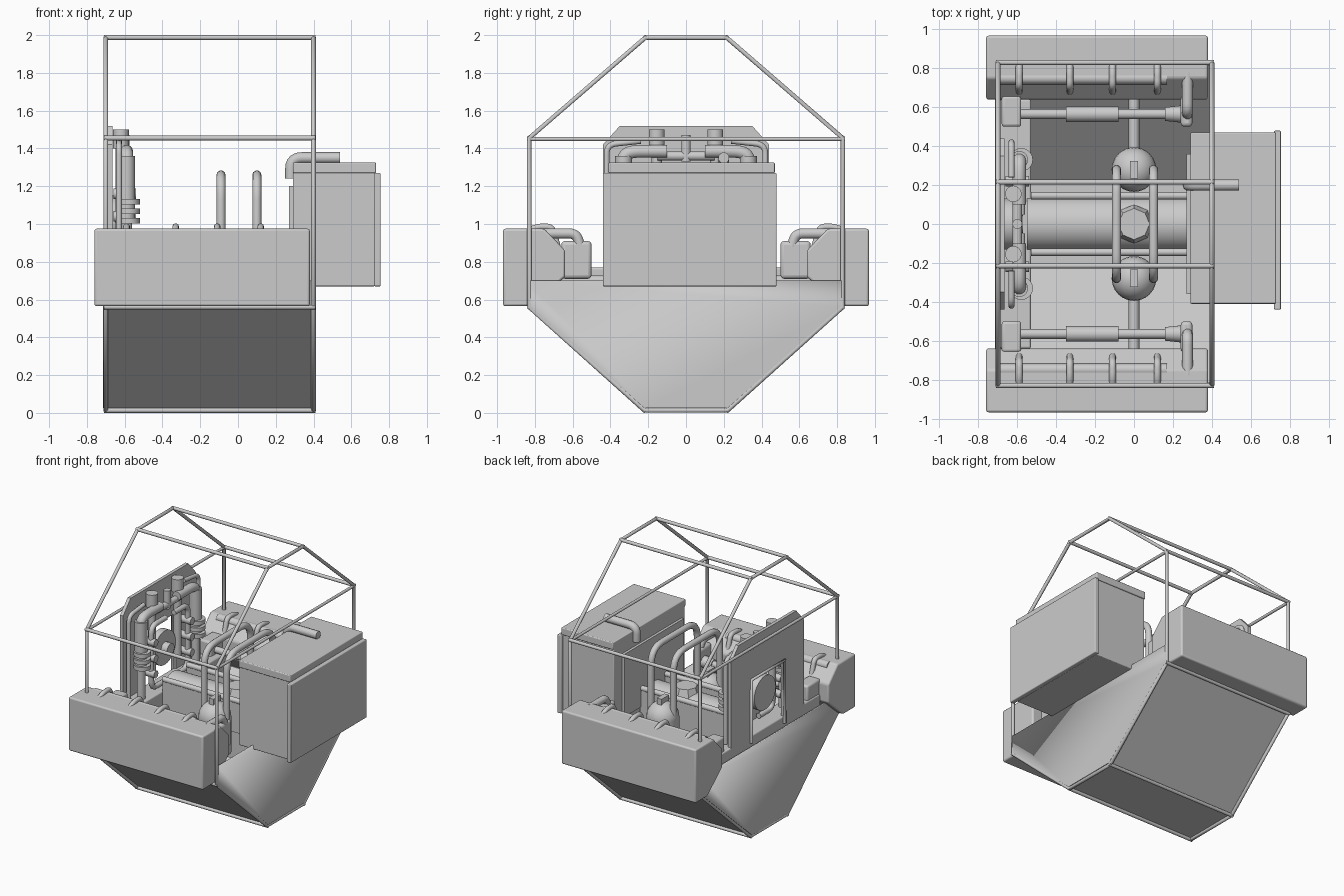
import bpy, bmesh, math
from mathutils import Vector

if "Cube" in bpy.data.objects:
    bpy.data.objects.remove(bpy.data.objects["Cube"])


def finish(bm, name, bevel=0.0, smooth=True):
    bmesh.ops.recalc_face_normals(bm, faces=bm.faces)
    me = bpy.data.meshes.new(name)
    bm.to_mesh(me)
    bm.free()
    ob = bpy.data.objects.new(name, me)
    bpy.context.collection.objects.link(ob)
    if bevel:
        m = ob.modifiers.new("bevel", 'BEVEL')
        m.width, m.segments = bevel, 3
    if smooth:
        bpy.context.view_layer.objects.active = ob
        ob.select_set(True)
        bpy.ops.object.shade_smooth_by_angle(angle=math.radians(35))
        ob.select_set(False)
    return ob


def prism(name, prof, x0, x1, bevel=0.0, open_edge=False):
    """Extrude a (y, z) profile along x; open_edge leaves the closing side off."""
    bm = bmesh.new()
    a = [bm.verts.new((x0, y, z)) for y, z in prof]
    b = [bm.verts.new((x1, y, z)) for y, z in prof]
    bm.faces.new(a)
    bm.faces.new(b[::-1])
    n = len(prof)
    for i in range(n - 1 if open_edge else n):
        j = (i + 1) % n
        bm.faces.new((a[i], a[j], b[j], b[i]))
    return finish(bm, name, bevel)


def box(name, lo, hi, bevel=0.0):
    prof = [(lo[1], lo[2]), (hi[1], lo[2]), (hi[1], hi[2]), (lo[1], hi[2])]
    return prism(name, prof, lo[0], hi[0], bevel)


def cyl(name, p, q, r, r2=None, seg=20):
    p, q = Vector(p), Vector(q)
    bm = bmesh.new()
    bmesh.ops.create_cone(bm, cap_ends=True, segments=seg, radius1=r,
                          radius2=r if r2 is None else r2, depth=(q - p).length)
    ob = finish(bm, name)
    ob.location = (p + q) / 2
    ob.rotation_euler = (q - p).to_track_quat('Z', 'Y').to_euler()
    return ob


def pipe(name, pts, r, fillet=0.0, closed=False):
    """Tube through points with rounded corners."""
    pts = [Vector(p) for p in pts]
    path = pts
    if fillet:
        path = [pts[0]]
        for a, b, c in zip(pts, pts[1:], pts[2:]):
            s = b + (a - b).normalized() * min(fillet, (a - b).length / 2)
            e = b + (c - b).normalized() * min(fillet, (c - b).length / 2)
            for k in range(7):
                t = k / 6
                path.append(s * (1 - t) ** 2 + b * 2 * t * (1 - t) + e * t * t)
        path.append(pts[-1])
    cu = bpy.data.curves.new(name, 'CURVE')
    cu.dimensions = '3D'
    cu.bevel_depth, cu.bevel_resolution, cu.use_fill_caps = r, 3, True
    sp = cu.splines.new('POLY')
    sp.points.add(len(path) - 1)
    for q, v in zip(sp.points, path):
        q.co = (*v, 1)
    sp.use_cyclic_u = closed
    ob = bpy.data.objects.new(name, cu)
    bpy.context.collection.objects.link(ob)
    return ob


# Open hull with sloped sides
hull = prism("hull", [(-.825, .70), (-.825, .56), (-.22, .025), (.22, .025), (.825, .56), (.825, .70)],
             -.715, .41, open_edge=True)
sol = hull.modifiers.new("wall", 'SOLIDIFY')
sol.thickness, sol.offset = .015, -1

# Octagonal cage hoops, long rails and cross bars
octo = [(-.22, .013), (.22, .013), (.83, .56), (.83, 1.455), (.215, 1.987),
        (-.215, 1.987), (-.83, 1.455), (-.83, .56)]
for x, n in ((-.70, "rear"), (.40, "front")):
    pipe(n + "_cage_hoop", [(x, y, z) for y, z in octo], .013, closed=True)
    pipe(n + "_cage_crossbar", [(x, -.83, 1.45), (x, .83, 1.45)], .011)
for y, z in octo:
    pipe("cage_rail", [(-.71, y, z), (.41, y, z)], .013)

# Radiator housing at the +x end, with outer plate, lid and hose
box("radiator_housing", (.29, -.40, .67), (.725, .46, 1.30), .006)
box("radiator_outer_plate", (.72, -.44, .67), (.755, .48, 1.27), .006)
box("radiator_lid", (.29, -.41, 1.27), (.73, .47, 1.325), .006)
box("radiator_side_frame", (.27, -.36, .72), (.295, .36, 1.2))
pipe("radiator_hose", [(.28, .20, 1.24), (.28, .20, 1.35), (.54, .20, 1.35)], .03, .06)

# Engine backplate with an arch opening
plate = [(-.44, .72), (-.44, 1.42), (-.35, 1.52), (.35, 1.52), (.44, 1.42), (.44, .72),
         (.20, .72), (.20, 1.2), (-.20, 1.2), (-.20, .72)]
prism("engine_backplate", plate, -.69, -.665)
pipe("opening_trim", [(-.695, -.2, .72), (-.695, -.2, 1.2), (-.695, .2, 1.2), (-.695, .2, .72)], .012)
box("engine_shelf", (-.69, -.64, .62), (-.53, .64, .77), .01)
cyl("flywheel", (-.67, 0, 1.02), (-.62, 0, 1.02), .13, seg=28)
cyl("flywheel_hub", (-.63, 0, 1.02), (-.57, 0, 1.02), .045)
pipe("engine_centre_hose", [(-.6, -.15, 1.36), (-.6, .15, 1.36)], .025)
cyl("centre_cap", (-.6, 0, 1.33), (-.6, 0, 1.47), .025)

# Central tank between rails
cyl("main_tank", (-.55, 0, .72), (.28, 0, .72), .14, seg=32)
cyl("tank_hatch", (0, 0, .84), (0, 0, .9), .1, .08, seg=8)
box("tank_cradle", (-.5, -.13, .4), (.25, .13, .64))

# Arched hoses crossing the tank
for x in (-.09, .10):
    pipe("arched_hose", [(x, -.28, .78), (x, -.28, 1.26), (x, .28, 1.26), (x, .28, .78)], .024, .13)

# Parts repeated on both sides
for s in (-1, 1):
    # Side pontoon
    prism("side_pontoon", [(s * y, z) for y, z in ((.968, .565), (.968, .975), (.75, .975),
          (.64, .86), (.64, .72), (.82, .565))], -.76, .38, .012)
    # Pressure tube with clamps on the pontoon
    pipe("pontoon_tube", [(-.69, s * .75, .945), (.17, s * .75, .945)], .033)
    for x in (-.59, -.33, -.11, .12):
        pipe("tube_clamp", [(x, s * .845, .955), (x, s * .79, .985), (x, s * .71, .985),
                            (x, s * .68, .88)], .018, .03)
    # Exhaust pipe with silencer and blower
    pipe("exhaust_pipe", [(-.63, s * .65, .8), (-.63, s * .565, .8), (.2, s * .565, .8)], .026, .06)
    cyl("silencer", (-.35, s * .565, .8), (-.08, s * .565, .8), .04)
    cyl("exhaust_flange", (.16, s * .565, .8), (.25, s * .565, .8), .035, .045)
    box("blower_body", (.24, min(s * .50, s * .66), .71), (.30, max(s * .50, s * .66), .91), .02)
    pipe("blower_duct", [(.275, s * .56, .88), (.275, s * .58, .95), (.275, s * .78, .95)], .028, .04)
    box("pontoon_bracket", (-.68, min(s * .5, s * .66), .70), (-.58, max(s * .5, s * .66), .88), .015)
    # Rails beside the tank
    pipe("tank_rail", [(-.53, s * .145, .86), (.28, s * .145, .86)], .02)
    box("tank_rail_web", (-.53, s * .145 - .012, .62), (.28, s * .145 + .012, .85))
    # Domed pump and its driveshaft
    bm = bmesh.new()
    bmesh.ops.create_uvsphere(bm, u_segments=24, v_segments=12, radius=.115)
    pump = finish(bm, "pump_dome")
    pump.location = (0, s * .28, .77)
    cyl("pump_base", (0, s * .28, .5), (0, s * .28, .77), .115, seg=24)
    box("pump_fin", (-.02, s * .28 - .045, .86), (.02, s * .28 + .045, .92))
    pipe("pump_shaft", [(0, s * .38, .7), (0, s * .66, .7)], .028)
    # Engine cylinders, manifolds and filters
    cyl("engine_canister", (-.59, s * .33, 1.02), (-.59, s * .33, 1.36), .045)
    cyl("canister_base", (-.59, s * .33, .77), (-.59, s * .33, 1.02), .03)
    for z in (1.02, 1.07, 1.12):
        cyl("canister_ring", (-.58, s * .33, z - .018), (-.58, s * .33, z + .012), .06)
    pipe("manifold", [(-.59, s * .33, 1.3), (-.59, s * .33, 1.385), (-.59, s * .1, 1.385)], .035, .09)
    cyl("filler_cap", (-.62, s * .155, 1.4), (-.62, s * .155, 1.5), .042)
    cyl("filler_neck", (-.62, s * .155, .9), (-.62, s * .155, 1.4), .028)
    pipe("engine_side_pipe", [(-.63, s * .42, .78), (-.63, s * .42, 1.42), (-.63, s * .24, 1.44)], .016, .05)
    pipe("engine_loop", [(-.58, s * .05, .8), (-.58, s * .22, .8), (-.58, s * .22, 1.28),
                         (-.58, s * .05, 1.28)], .02, .06)
    for z in (.92, 1.04, 1.16):
        cyl("valve", (-.66, s * .22, z), (-.54, s * .22, z), .028, seg=12)
